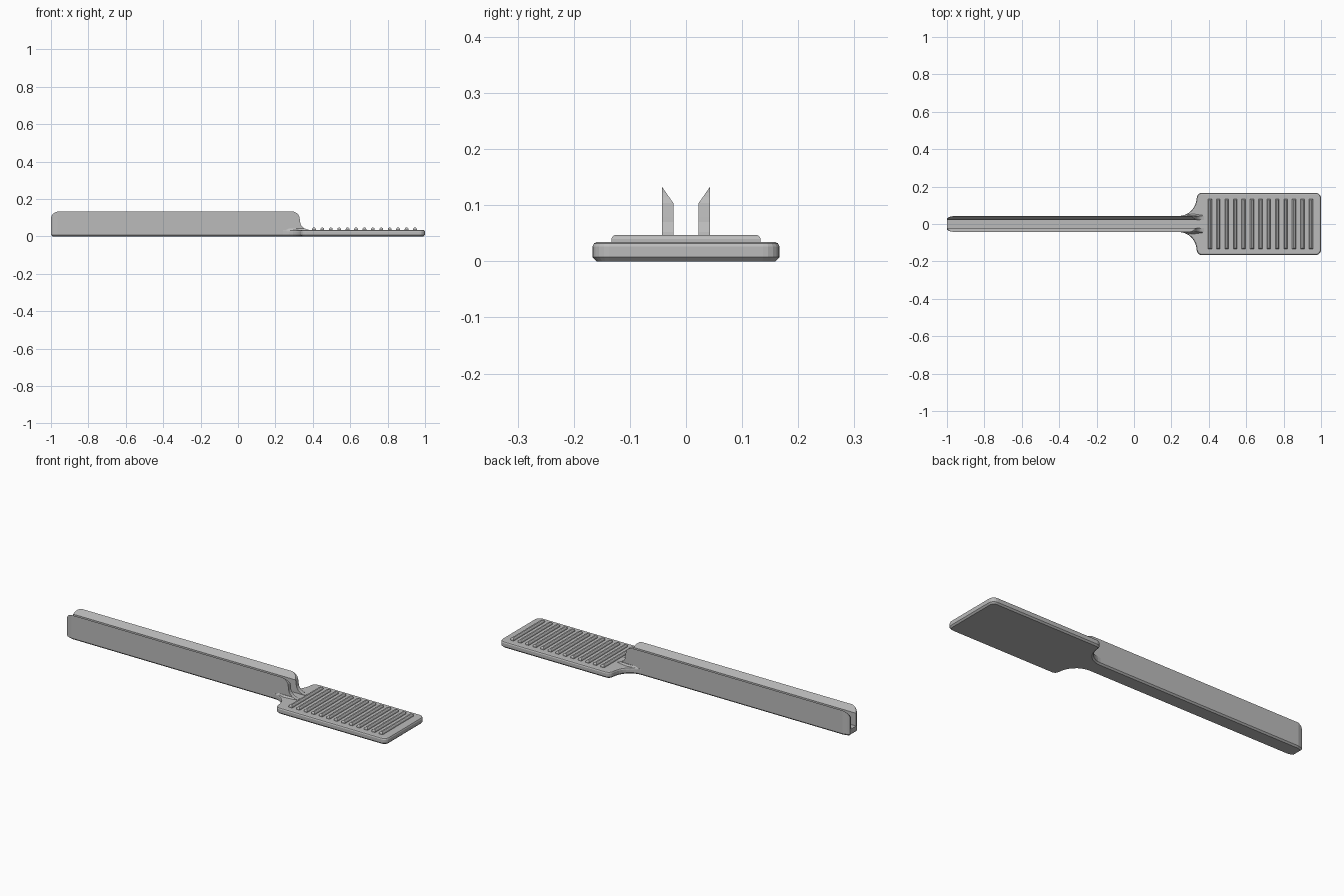
import bpy, bmesh, math
from mathutils import Vector

if "Cube" in bpy.data.objects:
    bpy.data.objects.remove(bpy.data.objects["Cube"])

grey = bpy.data.materials.new("plain grey")
grey.diffuse_color = (0.5, 0.5, 0.5, 1)
grey.use_nodes = True
grey.node_tree.nodes["Principled BSDF"].inputs["Base Color"].default_value = grey.diffuse_color


def finish(name, bm):
    bmesh.ops.recalc_face_normals(bm, faces=bm.faces)
    me = bpy.data.meshes.new(name)
    bm.to_mesh(me)
    bm.free()
    me.materials.append(grey)
    ob = bpy.data.objects.new(name, me)
    bpy.context.collection.objects.link(ob)
    return ob


def arc(cx, cy, rx, ry, a0, a1, n=6):
    return [(cx + rx * math.cos(math.radians(a0 + (a1 - a0) * i / n)),
             cy + ry * math.sin(math.radians(a0 + (a1 - a0) * i / n))) for i in range(n + 1)]


def loft(bm, rings):
    vs = [[bm.verts.new(p) for p in r] for r in rings]
    n = len(vs[0])
    for a, b in zip(vs, vs[1:]):
        for i in range(n):
            j = (i + 1) % n
            bm.faces.new((a[i], a[j], b[j], b[i]))
    bm.faces.new(vs[0][::-1])
    bm.faces.new(vs[-1])


# Base: narrow stem flaring into a wide rounded paddle
half = [(-1, 0.03), (-0.99, 0.037), (-0.965, 0.043), (0.2, 0.043)]
half += arc(0.24, 0.143, 0.095, 0.1, -90, 0, 8)
half += arc(0.365, 0.137, 0.03, 0.03, 180, 90, 5)
half += arc(0.97, 0.137, 0.03, 0.03, 90, 0, 5)
outline = half + [(x, -y) for x, y in reversed(half)]


def inset(d, z, paddle_only=False):
    ring, n = [], len(outline)
    for i, p in enumerate(outline):
        a, p, b = Vector(outline[i - 1]), Vector(p), Vector(outline[(i + 1) % n])
        e, f = (p - a).normalized(), (b - p).normalized()
        n1, n2 = Vector((e.y, -e.x)), Vector((f.y, -f.x))
        m = (n1 + n2) / (1 + n1.dot(n2))
        k = min(1, max(0, (p.x - 0.25) / 0.06)) if paddle_only else 1
        q = p + m * d * k
        ring.append((q.x, q.y, z))
    return ring


bm = bmesh.new()
loft(bm, [inset(0.008, 0), inset(0, 0.008), inset(0, 0.026),
          inset(0.003, 0.032, True), inset(0.008, 0.034, True)])
finish("base_plate", bm)

# Two upright rails with tops sloping down towards the slot
side = [(-1, 0.03), (-1, 0.093)] + arc(-0.955, 0.095, 0.045, 0.039, 170, 90, 6)
side += arc(0.285, 0.094, 0.045, 0.04, 90, 0, 6)
side += arc(0.385, 0.08, 0.053, 0.045, 180, 270, 7)
side += [(0.385, 0.03)]
for s, name in ((1, "back_rail"), (-1, "front_rail")):
    bm = bmesh.new()
    loft(bm, [[(x, s * y, z) for x, z in side] for y in (0.022, 0.043)])
    cuts = [((0, s * 0.022, 0.103), (0, -s * 0.03, 0.021)),
            ((-1, s * 0.03, 0), (-0.007, s * 0.01, 0)),
            ((-0.99, s * 0.037, 0), (-0.006, s * 0.025, 0))]
    for co, no in cuts:
        r = bmesh.ops.bisect_plane(bm, geom=bm.verts[:] + bm.edges[:] + bm.faces[:], dist=1e-6,
                                   plane_co=co, plane_no=no, clear_outer=True)
        edges = [e for e in r["geom_cut"] if isinstance(e, bmesh.types.BMEdge)]
        bmesh.ops.holes_fill(bm, edges=edges, sides=0)
    finish(name, bm)

    # Tapered foot blending each rail into the paddle
    bm = bmesh.new()
    foot = [(0.25, 0.043), (0.31, 0.056), (0.375, 0.047), (0.32, 0.04)]
    ridge = [(0.26, 0.042), (0.31, 0.046), (0.36, 0.042), (0.32, 0.04)]
    loft(bm, [[(x, s * y, 0.032) for x, y in foot], [(x, s * y, 0.042) for x, y in ridge]])
    finish(name + "_foot", bm)

# Grip ribs across the paddle
for i in range(13):
    x = 0.406 + i * 0.045
    bm = bmesh.new()
    rings = []
    for w, l, z in ((0.010, 0.133, 0.032), (0.010, 0.133, 0.040),
                    (0.008, 0.131, 0.044), (0.004, 0.127, 0.047)):
        rings.append([(x - w, -l, z), (x + w, -l, z), (x + w, l, z), (x - w, l, z)])
    loft(bm, rings)
    finish("grip_rib_%02d" % (i + 1), bm)
